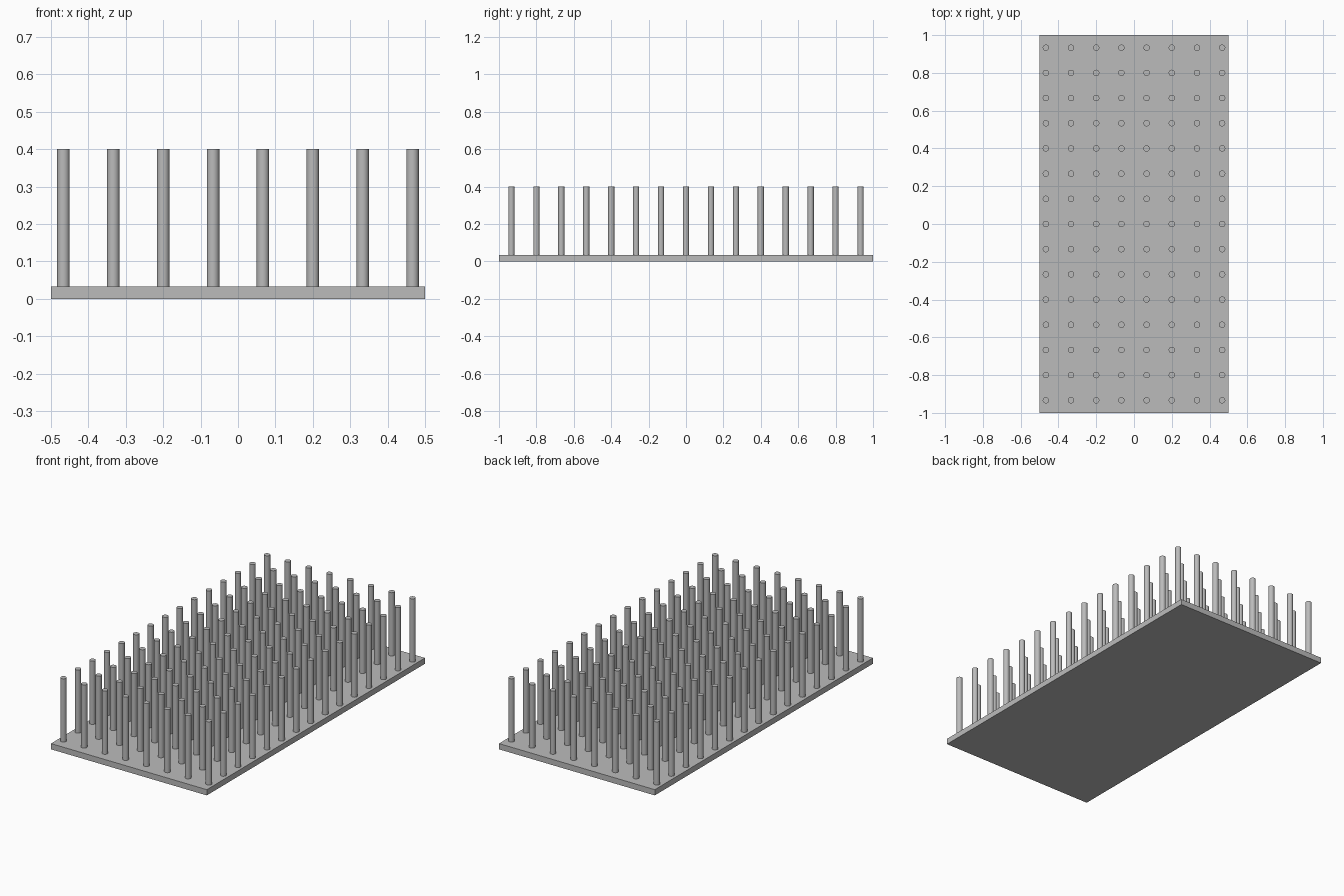
import bpy
import math

cube = bpy.data.objects.get("Cube")
if cube:
    bpy.data.objects.remove(cube, do_unlink=True)

COLS, ROWS = 8, 15
PITCH = 2 / ROWS
BASE_H = PITCH / 4
TOP = 0.4
RADIUS = PITCH / 8

grey = bpy.data.materials.new("plain grey metal")
grey.use_nodes = True
colour = (0.5, 0.5, 0.5, 1)
grey.diffuse_color = colour
grey.node_tree.nodes["Principled BSDF"].inputs["Base Color"].default_value = colour

# Flat base plate
bpy.ops.mesh.primitive_cube_add(size=1, location=(0, 0, BASE_H / 2))
base = bpy.context.object
base.name = "base_plate"
base.scale = (1, 2, BASE_H)
bpy.ops.object.transform_apply(location=False, rotation=False, scale=True)
base.data.materials.append(grey)

# One round pin at the front right corner, repeated as a grid
bpy.ops.mesh.primitive_cylinder_add(
    vertices=32, radius=RADIUS, depth=TOP - BASE_H,
    location=(-PITCH * (COLS - 1) / 2, -PITCH * (ROWS - 1) / 2, (TOP + BASE_H) / 2))
pins = bpy.context.object
pins.name = "cooling_pins"
pins.data.materials.append(grey)
bpy.ops.object.shade_smooth_by_angle(angle=math.radians(30))

for name, count, step in (("columns", COLS, (PITCH, 0, 0)), ("rows", ROWS, (0, PITCH, 0))):
    array = pins.modifiers.new(name, "ARRAY")
    array.count = count
    array.use_relative_offset = False
    array.use_constant_offset = True
    array.constant_offset_displace = step
